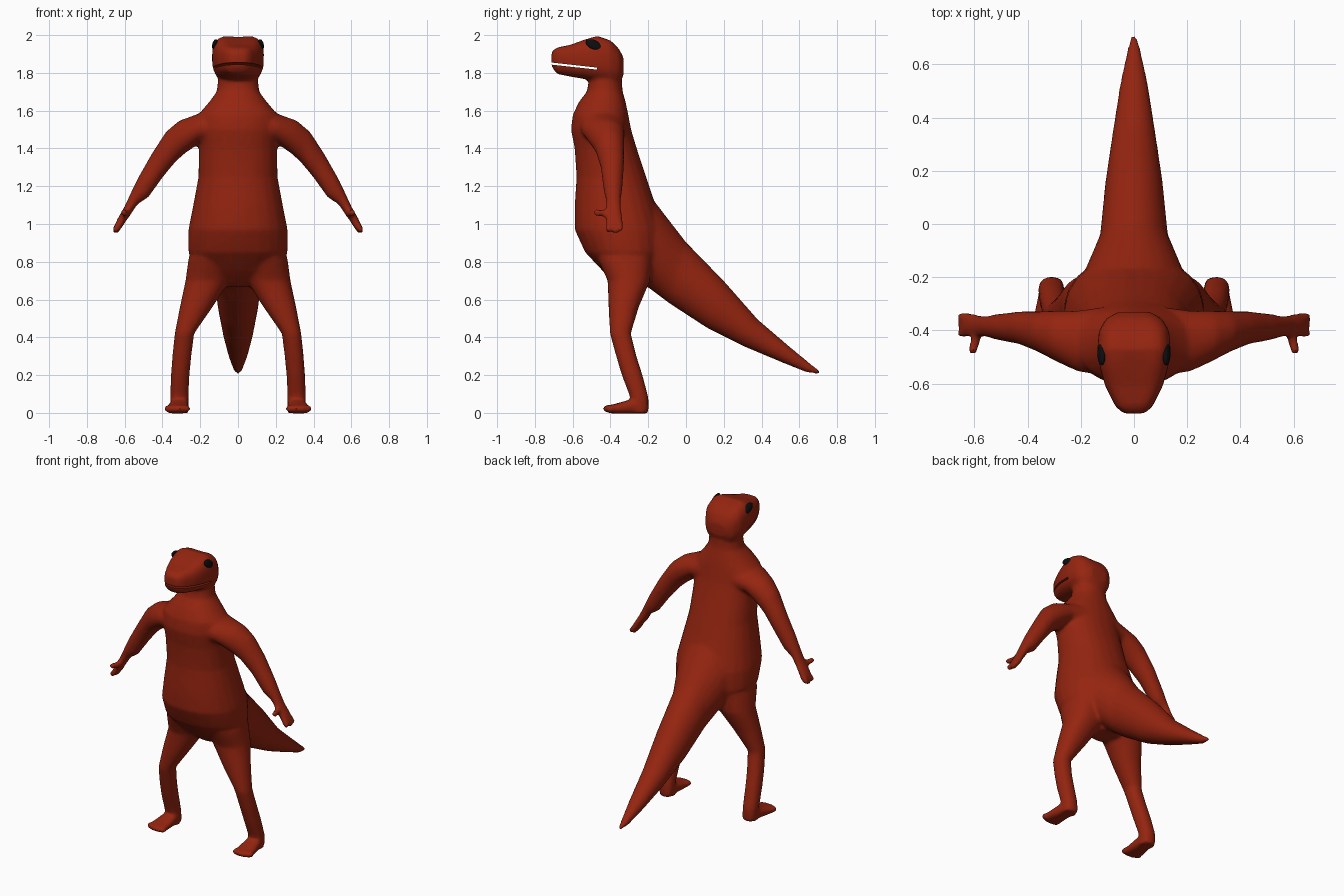
import bpy, bmesh, math
from mathutils import Vector, Matrix

if "Cube" in bpy.data.objects:
    bpy.data.objects.remove(bpy.data.objects["Cube"])


def material(name, rgb):
    m = bpy.data.materials.new(name)
    m.diffuse_color = (*rgb, 1)
    m.use_nodes = True
    m.node_tree.nodes["Principled BSDF"].inputs["Base Color"].default_value = m.diffuse_color
    return m


RED = material("rust_red", (0.30, 0.018, 0.005))
BLACK = material("eye_black", (0.004, 0.004, 0.005))
bm = bmesh.new()   # all skin parts, fused later into one surface


def loft(rings, power=2.0, sides=24, shape=None):
    """Closed skin through (centre, u half-axis, v half-axis) super-ellipses."""
    loops = []
    for c, u, v in rings:
        loop = []
        for i in range(sides):
            a = 2 * math.pi * (i + 0.5) / sides
            k, s = math.cos(a), math.sin(a)
            p = c + u * math.copysign(abs(k) ** (2 / power), k) \
                  + v * math.copysign(abs(s) ** (2 / power), s)
            loop.append(bm.verts.new(shape(p) if shape else p))
        loops.append(loop)
    for a, b in zip(loops, loops[1:]):
        for i in range(sides):
            j = (i + 1) % sides
            bm.faces.new((a[i], a[j], b[j], b[i]))
    bm.faces.new(loops[0][::-1])
    bm.faces.new(loops[-1])


def column(rows, power=2.2):
    """Upright part: rows of z, left x, right x, front y, back y."""
    loft([(Vector(((l + r) / 2, (f + b) / 2, z)),
           Vector(((r - l) / 2, 0, 0)), Vector((0, (b - f) / 2, 0)))
          for z, l, r, f, b in rows], power)


def capsule(a, b, r):
    """Rounded finger or toe."""
    a, b = Vector(a), Vector(b)
    for t in range(6):
        bmesh.ops.create_icosphere(bm, subdivisions=2, radius=r,
                                   matrix=Matrix.Translation(a.lerp(b, t / 5)))


# Torso and neck: z, half width, front y, back y
column([(z, -w, w, f, b) for z, w, f, b in (
    (0.67, 0.08, -0.35, -0.20), (0.75, 0.20, -0.44, -0.15),
    (0.85, 0.264, -0.535, -0.12), (0.97, 0.264, -0.59, -0.12),
    (1.10, 0.238, -0.59, -0.16), (1.25, 0.21, -0.58, -0.21),
    (1.40, 0.208, -0.59, -0.26), (1.50, 0.212, -0.61, -0.29),
    (1.58, 0.21, -0.60, -0.305), (1.65, 0.15, -0.565, -0.32),
    (1.70, 0.113, -0.525, -0.335), (1.76, 0.106, -0.515, -0.34),
    (1.85, 0.10, -0.50, -0.345))])

# Tail: top y, top z, bottom y, bottom z, half width
loft([(Vector((0, (ty + by) / 2, (tz + bz) / 2)), Vector((w, 0, 0)),
       Vector((0, (ty - by) / 2, (tz - bz) / 2)))
      for ty, tz, by, bz, w in (
          (-0.25, 1.23, -0.32, 0.74, 0.20), (-0.12, 1.06, -0.21, 0.67, 0.18),
          (0.0, 0.905, -0.09, 0.58, 0.128), (0.20, 0.70, 0.11, 0.45, 0.108),
          (0.38, 0.495, 0.31, 0.35, 0.08), (0.55, 0.35, 0.50, 0.27, 0.052),
          (0.66, 0.26, 0.64, 0.213, 0.026), (0.715, 0.218, 0.71, 0.205, 0.01))])


def brow(p):
    """Hollow the crown between the two brow ridges."""
    if p.z > 1.9:
        p.z -= 0.02 * max(0, 1 - abs(p.x) / 0.1) * min(1, (p.z - 1.9) / 0.08)
    return p


# Head: y, bottom z, top z, half width
loft([(Vector((0, y, (lo + hi) / 2)), Vector((w, 0, 0)),
       Vector((0, 0, (hi - lo) / 2))) for y, lo, hi, w in (
    (-0.712, 1.835, 1.915, 0.04), (-0.685, 1.795, 1.943, 0.07),
    (-0.61, 1.78, 1.96, 0.108), (-0.54, 1.768, 1.988, 0.128),
    (-0.47, 1.755, 2.008, 0.138), (-0.40, 1.745, 1.985, 0.132),
    (-0.355, 1.75, 1.935, 0.105), (-0.33, 1.79, 1.88, 0.06))], 2.9, 32, brow)

for s in (1, -1):
    # Leg: z, inner x, outer x, front y, back y
    column([(z, s * i, s * o, f, b) for z, i, o, f, b in (
        (0.82, 0.02, 0.262, -0.47, -0.18), (0.70, 0.045, 0.278, -0.415, -0.19),
        (0.56, 0.135, 0.308, -0.41, -0.25), (0.42, 0.232, 0.335, -0.403, -0.292),
        (0.30, 0.247, 0.348, -0.37, -0.262), (0.20, 0.257, 0.355, -0.34, -0.23),
        (0.08, 0.262, 0.36, -0.295, -0.198), (0.0, 0.262, 0.355, -0.30, -0.198))])
    # Foot: y, centre x, half width, height
    loft([(Vector((s * x, y, h / 2 - 0.002)), Vector((s * w, 0, 0)),
           Vector((0, 0, h / 2 + 0.002))) for y, x, w, h in (
        (-0.205, 0.308, 0.04, 0.06), (-0.28, 0.312, 0.05, 0.075),
        (-0.35, 0.318, 0.06, 0.055), (-0.40, 0.322, 0.062, 0.042))], 2.8)
    # Toes
    for x0, x1, y in ((0.28, 0.273, -0.413), (0.306, 0.304, -0.42),
                      (0.334, 0.338, -0.417), (0.358, 0.37, -0.402)):
        capsule((s * x0, -0.37, 0.022), (s * x1, y, 0.022), 0.022)
    # Arm and palm: top x, top z, bottom x, bottom z, centre y, half depth
    loft([(Vector((s * (tx + bx) / 2, y, (tz + bz) / 2)), Vector((0, d, 0)),
           Vector((s * (tx - bx) / 2, 0, (tz - bz) / 2)))
          for tx, tz, bx, bz, y, d in (
              (0.10, 1.62, 0.10, 1.42, -0.44, 0.13),
              (0.22, 1.58, 0.20, 1.43, -0.44, 0.115),
              (0.31, 1.548, 0.28, 1.375, -0.42, 0.095),
              (0.38, 1.49, 0.33, 1.33, -0.405, 0.077),
              (0.455, 1.375, 0.40, 1.245, -0.39, 0.062),
              (0.535, 1.235, 0.475, 1.14, -0.387, 0.05),
              (0.575, 1.15, 0.53, 1.105, -0.385, 0.04),
              (0.605, 1.085, 0.562, 1.06, -0.383, 0.042),
              (0.637, 1.03, 0.60, 1.005, -0.38, 0.047),
              (0.65, 1.00, 0.615, 0.98, -0.38, 0.043))])
    # Fingers and thumb
    for y0, y1, z in ((-0.35, -0.348, 0.977), (-0.375, -0.373, 0.965),
                      (-0.405, -0.41, 0.972)):
        capsule((s * 0.62, y0, 1.01), (s * 0.646, y1, z), 0.019)
    capsule((s * 0.585, -0.40, 1.055), (s * 0.605, -0.472, 1.06), 0.02)

bmesh.ops.recalc_face_normals(bm, faces=bm.faces)
mesh = bpy.data.meshes.new("body")
bm.to_mesh(mesh)
bm.free()
body = bpy.data.objects.new("body", mesh)
bpy.context.collection.objects.link(body)
mesh.materials.append(RED)

# Cutter for the thin open mouth, sloping down toward the jaw hinge
bpy.ops.mesh.primitive_cube_add(size=1, location=(0, -0.61, 1.838),
                                rotation=(-0.11, 0, 0))
mouth = bpy.context.object
mouth.name = "mouth_cutter"
mouth.scale = (0.4, 0.28, 0.011)
mouth.hide_render = True
mouth.display_type = 'WIRE'

# Fuse the skin, soften the joins, then thin the mesh and cut the mouth
bpy.context.view_layer.objects.active = body
fuse = body.modifiers.new("fuse", 'REMESH')
fuse.mode = 'VOXEL'
fuse.voxel_size = 0.011
soften = body.modifiers.new("soften", 'SMOOTH')
soften.factor = 0.5
soften.iterations = 7
thin = body.modifiers.new("thin", 'DECIMATE')
thin.ratio = 0.2
cut = body.modifiers.new("mouth", 'BOOLEAN')
cut.operation = 'DIFFERENCE'
cut.solver = 'EXACT'
cut.object = mouth
for name in [m.name for m in body.modifiers]:
    bpy.ops.object.modifier_apply(modifier=name)
bpy.data.objects.remove(mouth)
bpy.ops.object.select_all(action='DESELECT')
body.select_set(True)
bpy.ops.object.shade_smooth_by_angle(angle=math.radians(50))

# Eyes, tilted down toward the back under the brow ridges
for s, side in ((1, "right"), (-1, "left")):
    bpy.ops.mesh.primitive_uv_sphere_add(segments=20, ring_count=12, radius=1,
                                         location=(s * 0.122, -0.488, 1.949),
                                         rotation=(-0.45, -s * 0.3, s * 0.1))
    eye = bpy.context.object
    eye.name = side + "_eye"
    eye.scale = (0.014, 0.046, 0.025)
    eye.data.materials.append(BLACK)
    bpy.ops.object.shade_smooth()
